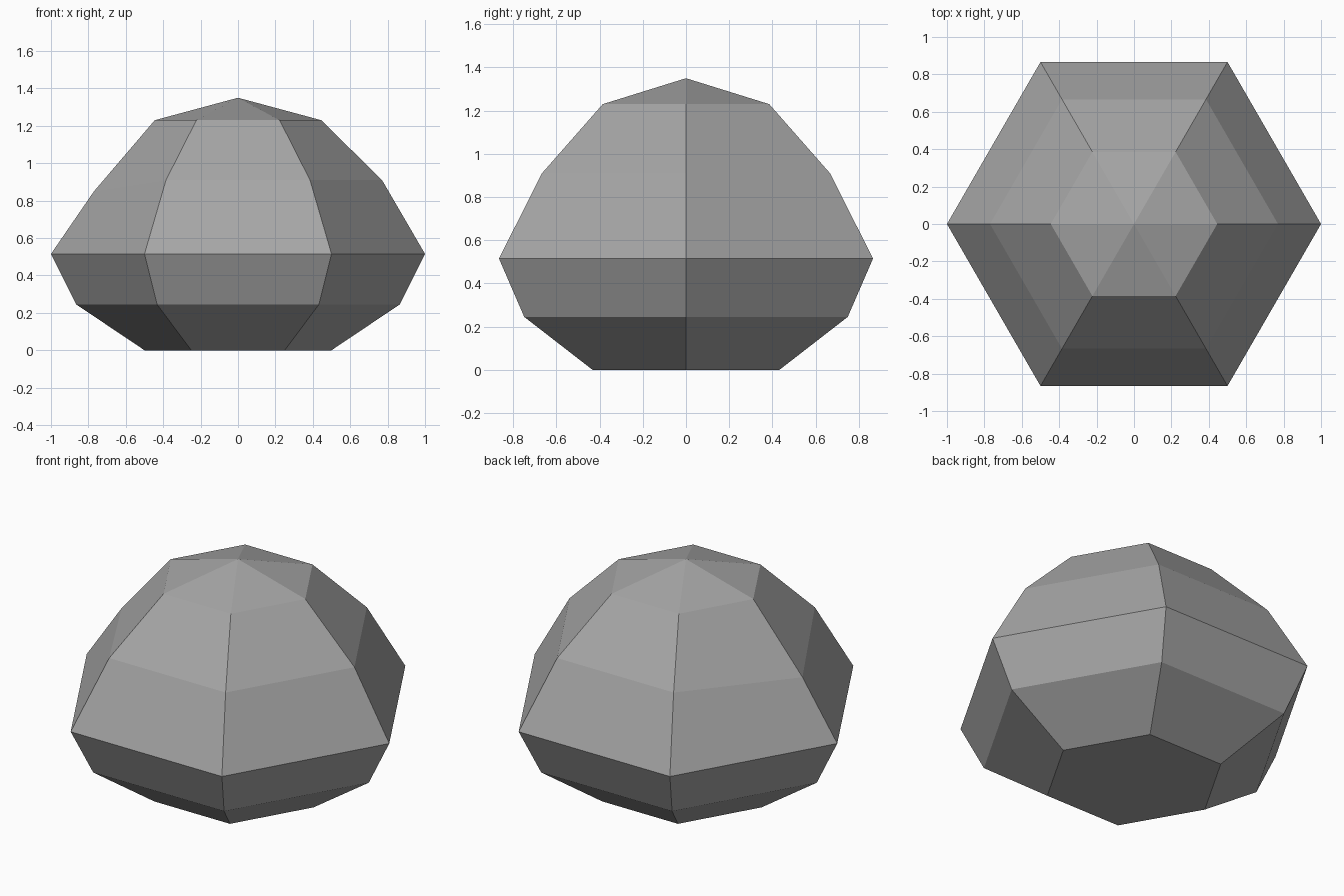
import bpy
import bmesh
from math import cos, sin, tau

cube = bpy.data.objects.get("Cube")
if cube:
    bpy.data.objects.remove(cube, do_unlink=True)

SIDES = 6
# Radius and height of each ring, from base to crown
PROFILE = [(0.5, 0.0), (0.865, 0.245), (1.0, 0.515), (0.77, 0.91), (0.445, 1.23)]
APEX_HEIGHT = 1.35

stone = bpy.data.materials.new("stone_grey")
stone.use_nodes = True
grey = (0.38, 0.38, 0.38, 1.0)
stone.diffuse_color = grey
bsdf = stone.node_tree.nodes["Principled BSDF"]
bsdf.inputs["Base Color"].default_value = grey
bsdf.inputs["Roughness"].default_value = 0.9

# Faceted boulder: stacked hexagonal rings
bm = bmesh.new()
rings = [[bm.verts.new((r * cos(tau * i / SIDES), r * sin(tau * i / SIDES), z))
          for i in range(SIDES)] for r, z in PROFILE]
apex = bm.verts.new((0, 0, APEX_HEIGHT))

# One worn corner on the shoulder sits lower
rings[3][SIDES // 2].co.z -= 0.06

bm.faces.new(reversed(rings[0]))
for i in range(SIDES):
    j = (i + 1) % SIDES
    for low, high in zip(rings, rings[1:]):
        bm.faces.new((low[i], low[j], high[j], high[i]))
    bm.faces.new((rings[-1][i], rings[-1][j], apex))
bmesh.ops.recalc_face_normals(bm, faces=bm.faces)

mesh = bpy.data.meshes.new("boulder")
bm.to_mesh(mesh)
bm.free()
mesh.materials.append(stone)
boulder = bpy.data.objects.new("boulder", mesh)
bpy.context.collection.objects.link(boulder)
